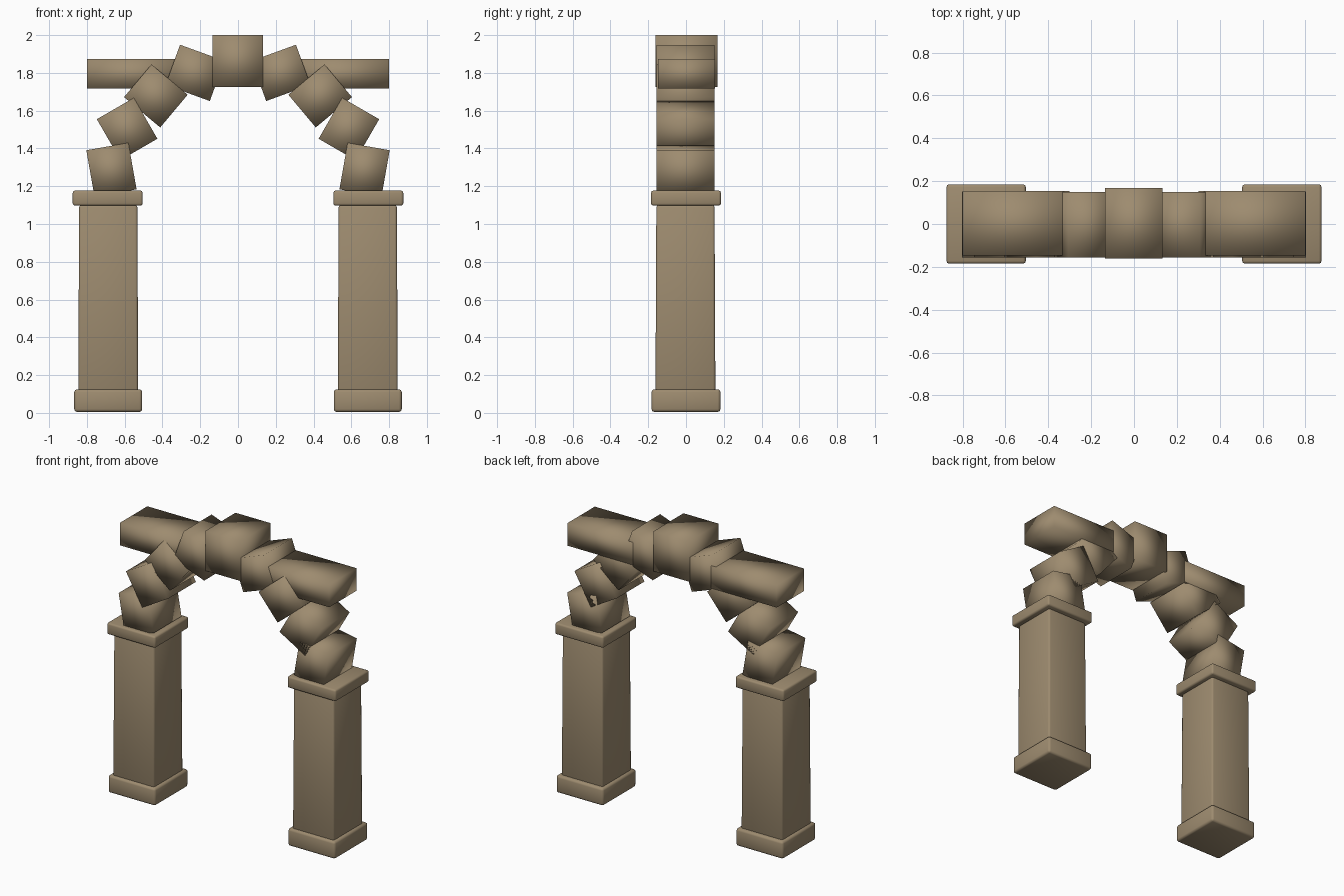
import bpy
import math

cube = bpy.data.objects.get("Cube")
if cube:
    bpy.data.objects.remove(cube, do_unlink=True)

stone = bpy.data.materials.new("sandstone")
stone.use_nodes = True
colour = (0.34, 0.26, 0.16, 1)
stone.diffuse_color = colour
stone.node_tree.nodes["Principled BSDF"].inputs["Base Color"].default_value = colour


def block(name, centre, size, tilt=0, bevel=0):
    """Smooth-shaded stone block, tilted about the y axis, with optional worn edges."""
    bpy.ops.mesh.primitive_cube_add(size=1, location=centre)
    ob = bpy.context.object
    ob.name = name
    ob.scale = size
    bpy.ops.object.transform_apply(location=False, rotation=False, scale=True)
    ob.rotation_euler.y = math.radians(tilt)
    ob.data.materials.append(stone)
    if bevel:
        mod = ob.modifiers.new("worn edges", "BEVEL")
        mod.width = bevel
        mod.segments = 2
    bpy.ops.object.shade_smooth()
    return ob


# Arch stones from springing to crown: x, z, lean in degrees
ARCH = [(0.67, 1.287, 10), (0.587, 1.503, 30), (0.435, 1.678, 50), (0.228, 1.80, 70)]

for side, s in (("left", 1), ("right", -1)):
    # Pillar
    block(side + "_base", (s * 0.687, 0, 0.065), (0.36, 0.365, 0.12), bevel=0.015)
    shaft = block(side + "_shaft", (s * 0.687, -0.003, 0.605), (0.308, 0.308, 0.99), bevel=0.012)
    for v in shaft.data.vertices:
        if v.co.z < 0:
            v.co.x *= 1.03
            v.co.y *= 1.03
    block(side + "_capital", (s * 0.69, 0, 1.137), (0.37, 0.37, 0.08), bevel=0.012)

    # Curved run of arch stones
    for i, (x, z, lean) in enumerate(ARCH, 1):
        block(f"{side}_arch_stone_{i}", (s * x, -0.003, z), (0.226, 0.306, 0.25), tilt=s * lean)

    # Horizontal beam resting behind the arch shoulders
    block(side + "_beam", (s * 0.55, 0.003, 1.795), (0.50, 0.30, 0.155))

# Crown of the arch
block("keystone", (-0.002, 0.003, 1.8625), (0.268, 0.328, 0.275))
